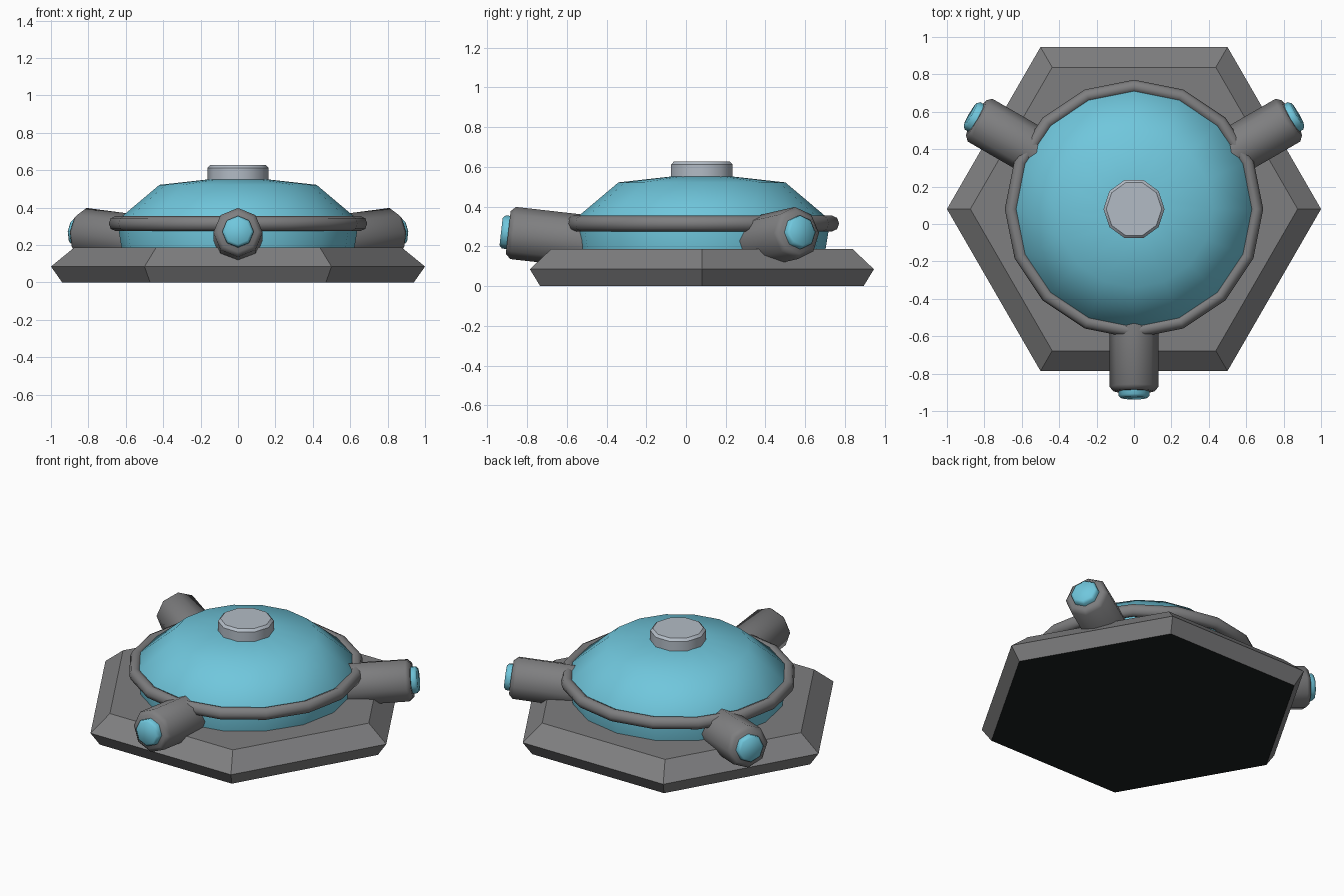
import bpy, bmesh, math
from mathutils import Matrix, Vector

if "Cube" in bpy.data.objects:
    bpy.data.objects.remove(bpy.data.objects["Cube"])

CENTRE = Vector((0, 0.08, 0))


def material(name, r, g, b):
    m = bpy.data.materials.new(name)
    m.diffuse_color = (r, g, b, 1)
    m.use_nodes = True
    m.node_tree.nodes["Principled BSDF"].inputs["Base Color"].default_value = m.diffuse_color
    return m


GREY = material("gunmetal grey", 0.21, 0.21, 0.215)
BLUE = material("sky blue glass", 0.162, 0.57, 0.72)
SILVER = material("pale silver", 0.45, 0.50, 0.56)
DARK = material("underside black", 0.011, 0.0137, 0.0144)


def lathe(name, profile, sides, mat, start=0.0, matrix=None, smooth=None, closed=False):
    """Spin (radius, height) points about z; cap both ends unless the profile is closed."""
    bm = bmesh.new()
    rings = []
    for r, z in profile:
        angles = [start + math.tau * i / sides for i in range(sides)]
        rings.append([bm.verts.new((r * math.cos(a), r * math.sin(a), z)) for a in angles])
    if closed:
        rings.append(rings[0])
    for low, high in zip(rings, rings[1:]):
        for i in range(sides):
            j = (i + 1) % sides
            bm.faces.new((low[i], low[j], high[j], high[i]))
    if not closed:
        bm.faces.new(rings[0][::-1])
        bm.faces.new(rings[-1])
    bmesh.ops.recalc_face_normals(bm, faces=bm.faces)
    bm.transform(matrix if matrix else Matrix.Translation(CENTRE))
    mesh = bpy.data.meshes.new(name)
    bm.to_mesh(mesh)
    bm.free()
    mesh.materials.append(mat)
    ob = bpy.data.objects.new(name, mesh)
    bpy.context.collection.objects.link(ob)
    if smooth:
        bpy.ops.object.select_all(action='DESELECT')
        bpy.context.view_layer.objects.active = ob
        ob.select_set(True)
        bpy.ops.object.shade_smooth_by_angle(angle=math.radians(smooth))
    return ob


# Hexagonal base with a dark underside
base = lathe("base", [(0.94, 0), (1.0, 0.085), (0.875, 0.187)], 6, GREY)
base.data.materials.append(DARK)
for face in base.data.polygons:
    if face.normal.z < -0.9:
        face.material_index = 1

# Glass dome
lathe("dome", [(0.62, 0.17), (0.64, 0.29), (0.63, 0.345), (0.42, 0.522), (0.15, 0.552)],
      16, BLUE, smooth=60)

# Ring around the dome
ring = [(0.655 + 0.036 * math.cos(math.tau * i / 8), 0.315 + 0.04 * math.sin(math.tau * i / 8))
        for i in range(8)]
lathe("dome_ring", ring, 16, GREY, smooth=60, closed=True)

# Hatch on top of the dome
lathe("top_cap", [(0.163, 0.535), (0.163, 0.612), (0.148, 0.627)], 10, SILVER, smooth=40)

# Three tilted emitters, each a barrel with a glass lens
for label, heading in (("front", -90), ("right", 30), ("left", 150)):
    place = (Matrix.Translation(CENTRE) @ Matrix.Rotation(math.radians(heading), 4, 'Z')
             @ Matrix.Translation((0.975, 0, 0.27))
             @ Matrix.Rotation(math.radians(90 - 6.5), 4, 'Y'))
    lathe(label + "_barrel", [(0.132, -0.47), (0.132, -0.025), (0.108, 0.0)], 8, GREY,
          matrix=place, smooth=50)
    lathe(label + "_lens", [(0.084, -0.02), (0.084, 0.022), (0.07, 0.036)], 8, BLUE,
          matrix=place, smooth=50)
